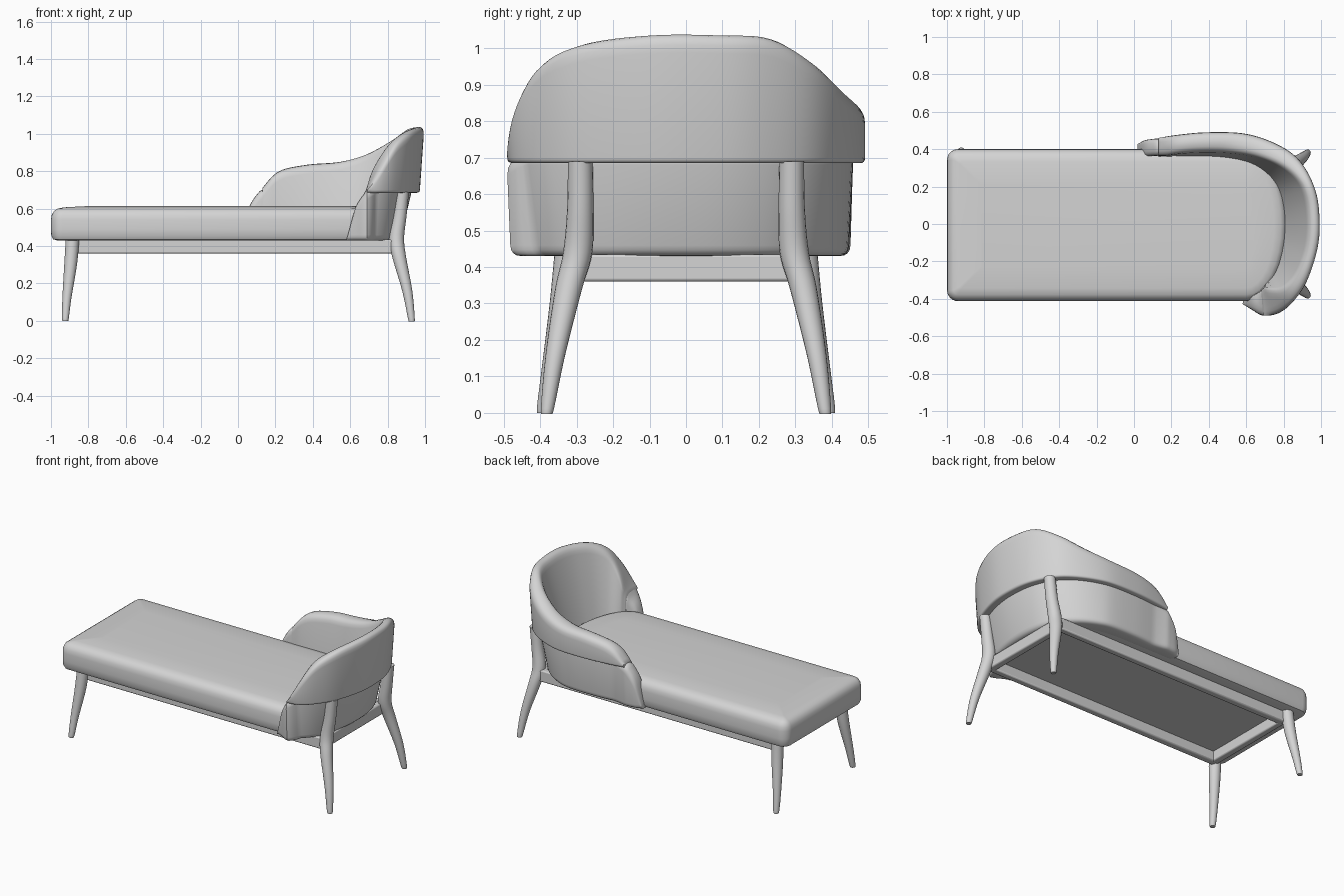
import bpy, bmesh, math
from mathutils import Vector

cube = bpy.data.objects.get("Cube")
if cube:
    bpy.data.objects.remove(cube, do_unlink=True)

GREY = bpy.data.materials.new("light grey")
GREY.use_nodes = True
GREY.diffuse_color = (0.66, 0.66, 0.66, 1)
GREY.node_tree.nodes["Principled BSDF"].inputs["Base Color"].default_value = GREY.diffuse_color


def finish(name, bm, bevel=0.0):
    bmesh.ops.recalc_face_normals(bm, faces=bm.faces)
    mesh = bpy.data.meshes.new(name)
    bm.to_mesh(mesh)
    bm.free()
    mesh.materials.append(GREY)
    ob = bpy.data.objects.new(name, mesh)
    bpy.context.collection.objects.link(ob)
    if bevel:
        mod = ob.modifiers.new("rounding", "BEVEL")
        mod.width, mod.segments = bevel, 2
    bpy.ops.object.select_all(action="DESELECT")
    ob.select_set(True)
    bpy.context.view_layer.objects.active = ob
    bpy.ops.object.shade_smooth_by_angle(angle=math.radians(40))


def loft(name, rings):
    bm = bmesh.new()
    rows = [[bm.verts.new(p) for p in ring] for ring in rings]
    n = len(rows[0])
    for a, b in zip(rows, rows[1:]):
        for i in range(n):
            j = (i + 1) % n
            bm.faces.new((a[i], a[j], b[j], b[i]))
    bm.faces.new(rows[0])
    bm.faces.new(rows[-1])
    finish(name, bm)


def box(name, lo, hi, bevel=0.008):
    bm = bmesh.new()
    bmesh.ops.create_cube(bm, size=1)
    for v in bm.verts:
        v.co = [l + (c + 0.5) * (h - l) for c, l, h in zip(v.co, lo, hi)]
    finish(name, bm, bevel)


def spline(points, t):
    """Smooth interpolation through points of any dimension."""
    i = min(int(t), len(points) - 2)
    f = t - i
    p = [points[max(0, min(len(points) - 1, i + k))] for k in (-1, 0, 1, 2)]
    return [b + 0.5 * f * (c - a + f * (2 * a - 5 * b + 4 * c - d + f * (3 * (b - c) + d - a)))
            for a, b, c, d in zip(*p)]


def rounded(corners, steps=5):
    """Round each (distance, height, radius) corner of a closed section."""
    out = []
    for i, (x, z, r) in enumerate(corners):
        c = Vector((x, z))
        ends = []
        for q in (corners[i - 1], corners[(i + 1) % len(corners)]):
            d = Vector(q[:2]) - c
            ends.append(c + d.normalized() * min(r, 0.45 * d.length))
        for k in range(steps):
            f = k / (steps - 1)
            out.append(ends[0] * (1 - f) ** 2 + c * 2 * f * (1 - f) + ends[1] * f * f)
    return out


def clamp(v, lo=0.0, hi=1.0):
    return max(lo, min(hi, v))


# Backrest stations from front tip round to the long arm: outer xy, inner xy, top
STATIONS = [
    (0.58, -0.43, 0.59, -0.38, 0.44), (0.63, -0.46, 0.63, -0.38, 0.61),
    (0.69, -0.492, 0.68, -0.35, 0.70), (0.77, -0.482, 0.71, -0.31, 0.83),
    (0.85, -0.42, 0.75, -0.26, 0.95), (0.93, -0.30, 0.78, -0.18, 1.01),
    (0.99, -0.10, 0.80, -0.06, 1.035), (0.99, 0.10, 0.80, 0.06, 1.035),
    (0.95, 0.24, 0.77, 0.18, 1.025), (0.87, 0.36, 0.71, 0.26, 0.96),
    (0.74, 0.44, 0.62, 0.32, 0.89), (0.58, 0.485, 0.50, 0.35, 0.85),
    (0.38, 0.49, 0.36, 0.36, 0.835), (0.22, 0.475, 0.22, 0.36, 0.80),
    (0.13, 0.46, 0.13, 0.36, 0.71), (0.06, 0.45, 0.06, 0.36, 0.61),
    (0.02, 0.43, 0.02, 0.375, 0.45)]
SEAM = 0.685


def band_section(thick, top, rear):
    lean = clamp(2.4 * (top - 0.6) - 0.35, 0.05, 0.68)
    return [(0, 0.56, 0), (0.5 * thick, SEAM, 0), (thick - 0.025 * rear, SEAM, 0.015),
            (thick, top, 0.05), (lean * thick, top, 0.05)]


def shell_section(thick, top, rear):
    # set back under the band, flush with it towards the tips
    flush = clamp((0.8 - top) / 0.1)
    upper = 0.76 - 0.1 * rear
    lower = 0.66 - 0.34 * rear
    upper += (1 - upper) * flush
    lower += (0.92 - lower) * flush
    inner = (0.02 + 0.06 * rear) * (1 - flush) + 0.05 * thick * flush
    z = min(top, SEAM + 0.015)
    r = 0.02 + 0.03 * flush
    return [(0, 0.43, 0.01), (lower * thick, 0.43, 0.03),
            (upper * thick, z, r), (inner, z, r)]


def sweep(name, section, first, last, per=6):
    rings = []
    for k in range((last - first) * per + 1):
        ox, oy, ix, iy, top = spline(STATIONS, first + k / per)
        inner, span = Vector((ix, iy)), Vector((ox - ix, oy - iy))
        rear = clamp((ox - 0.6) / 0.4)
        ring = rounded(section(span.length, top, rear))
        across = span.normalized()
        rings.append([(*(inner + across * d), z) for d, z in ring])
    loft(name, rings)


sweep("backrest_band", band_section, 2, 14)
sweep("backrest_lower_shell", shell_section, 0, 16)


# Seat cushion: square foot end, rounded head end
def seat_ring(inset, z):
    half, r = 0.407 - inset, max(0.06 - inset, 0.01)
    pts = []
    for side in (1, -1):
        for k in range(7):
            a = math.radians(90 + 15 * k + (90 if side < 0 else 0))
            pts.append((-1 + inset + r + r * math.cos(a), side * (half - r) + r * math.sin(a)))
    for k in range(17):
        a = math.pi * (k / 16 - 0.5)
        pts.append((0.6 + (0.22 - inset) * math.cos(a), half * math.sin(a)))
    return [(x, y - 0.006, z) for x, y in pts]


loft("seat_cushion", [seat_ring(i, z) for i, z in (
    (0.035, 0.43), (0.012, 0.436), (0.002, 0.455), (0, 0.49), (0, 0.54), (0.004, 0.565),
    (0.015, 0.586), (0.035, 0.6), (0.07, 0.607), (0.18, 0.613))])

# Base rails
for side, name in ((-1, "right"), (1, "left")):
    y = side * 0.305
    box(name + "_rail", (-0.87, y - 0.022, 0.36), (0.85, y + 0.022, 0.435))
for x, name in ((-0.86, "foot"), (0.82, "head")):
    box(name + "_rail", (x - 0.022, -0.3, 0.36), (x + 0.022, 0.3, 0.435))
box("underside_panel", (-0.85, -0.29, 0.424), (0.81, 0.29, 0.432), 0)


# Legs: centre x, y, z and radius down each leg
def leg(name, points, side):
    rings = []
    for k in range((len(points) - 1) * 5 + 1):
        x, y, z, r = spline(points, k / 5)
        rings.append([(x + r * math.cos(a), side * y + r * math.sin(a), z)
                      for a in [math.tau * i / 20 for i in range(20)]])
    loft(name, rings)


FRONT_LEG = [(-0.885, 0.325, 0.435, 0.036), (-0.895, 0.34, 0.3, 0.034),
             (-0.915, 0.372, 0.12, 0.024), (-0.923, 0.391, 0.012, 0.018),
             (-0.923, 0.392, 0, 0.013)]
BACK_LEG = [(0.88, 0.29, 0.69, 0.034), (0.865, 0.29, 0.56, 0.036),
            (0.848, 0.297, 0.44, 0.04), (0.862, 0.322, 0.34, 0.037),
            (0.905, 0.358, 0.16, 0.027), (0.927, 0.38, 0.012, 0.018),
            (0.927, 0.381, 0, 0.013)]
for side, name in ((-1, "right"), (1, "left")):
    leg(name + "_front_leg", FRONT_LEG, side)
    leg(name + "_back_leg", BACK_LEG, side)
